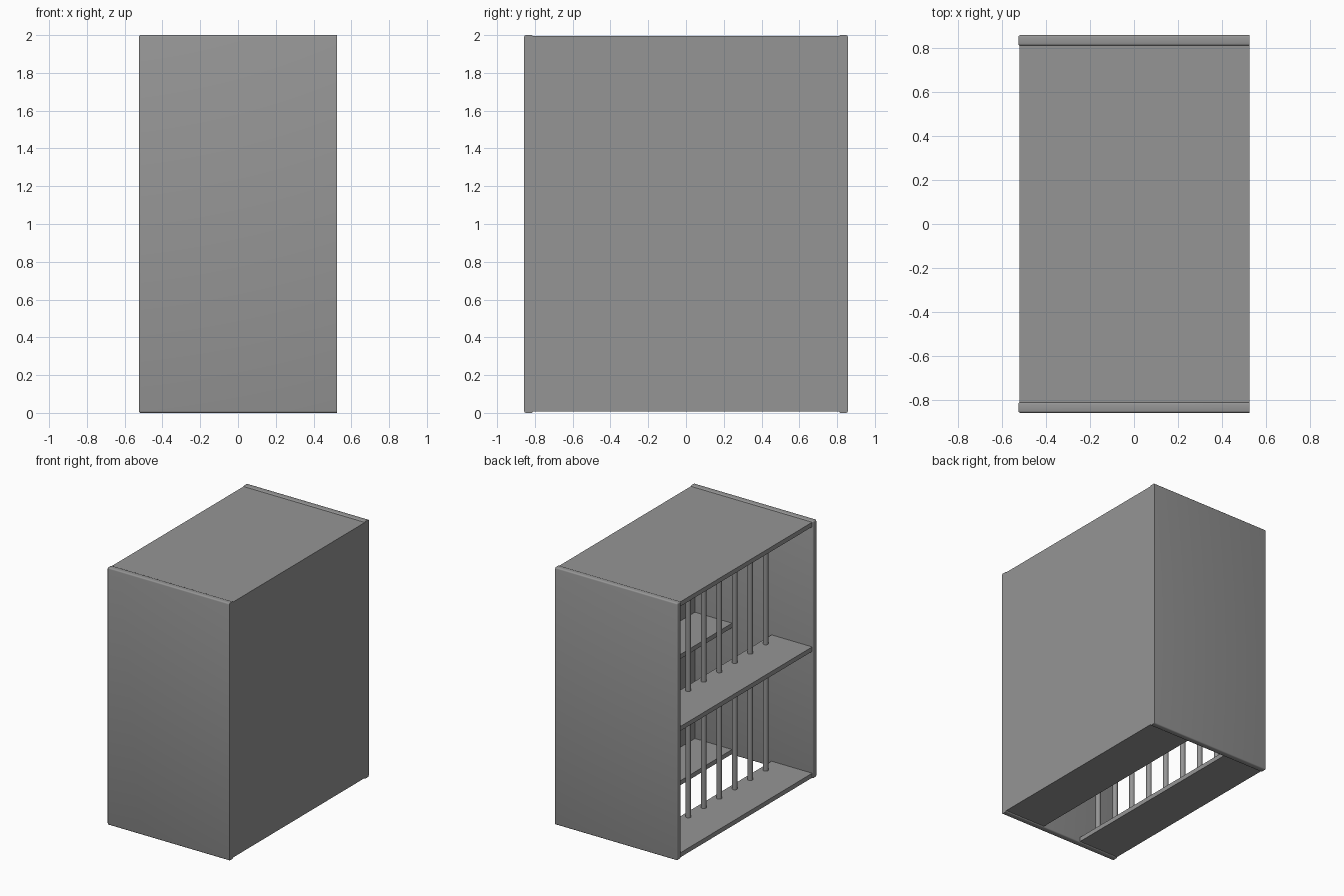
import bpy, bmesh, math

old = bpy.data.objects.get("Cube")
if old:
    bpy.data.objects.remove(old, do_unlink=True)

# One plain grey for the whole unit
grey = bpy.data.materials.new("plain_grey")
grey.use_nodes = True
colour = (0.3, 0.3, 0.3, 1)
grey.diffuse_color = colour
grey.node_tree.nodes["Principled BSDF"].inputs["Base Color"].default_value = colour

HALF_X, HALF_Y, HEIGHT = 0.525, 0.857, 2.0
PANEL = 0.048                  # end panel thickness
BOARD = 0.035                  # shelf and wall thickness
INNER_Y = HALF_Y - PANEL
OPEN_X = -HALF_X + 0.006       # shelf edge on the open side
BASE, TOP = 0.008, HEIGHT - 0.006
MIDDLE = 0.99


def add_object(name, bm):
    mesh = bpy.data.meshes.new(name)
    bm.to_mesh(mesh)
    bm.free()
    mesh.materials.append(grey)
    obj = bpy.data.objects.new(name, mesh)
    bpy.context.collection.objects.link(obj)
    return obj


def box(name, low, high, rounded=False):
    bm = bmesh.new()
    bmesh.ops.create_cube(bm, size=1)
    for v in bm.verts:
        v.co = [l + (c + 0.5) * (h - l) for l, h, c in zip(low, high, v.co)]
    if rounded:
        # Keep the edges against the closed side square
        edges = [e for e in bm.edges
                 if any(v.co.x < high[0] - 0.01 for v in e.verts)]
        bmesh.ops.bevel(bm, geom=edges, offset=0.01, segments=3,
                        profile=0.5, affect='EDGES')
    return add_object(name, bm)


def smooth(obj):
    bpy.ops.object.select_all(action='DESELECT')
    obj.select_set(True)
    bpy.context.view_layer.objects.active = obj
    bpy.ops.object.shade_smooth_by_angle(angle=math.radians(40))


# End panels with softened edges
for name, y in (("front_end_panel", -HALF_Y), ("back_end_panel", INNER_Y)):
    smooth(box(name, (-HALF_X, y, 0), (HALF_X, y + PANEL, HEIGHT), True))

# Closed side wall and top board
box("side_wall", (HALF_X - BOARD, -INNER_Y, BASE), (HALF_X, INNER_Y, TOP))
box("top_board", (OPEN_X, -INNER_Y, TOP - BOARD), (HALF_X - BOARD, INNER_Y, TOP))

# Each level: two boards with a slot between them, and a row of bars
for level, z, ceiling in (("lower", BASE, MIDDLE), ("upper", MIDDLE, TOP - BOARD)):
    box(level + "_outer_shelf", (OPEN_X, -INNER_Y, z), (-0.17, INNER_Y, z + BOARD))
    box(level + "_inner_shelf", (0.17, -INNER_Y, z), (HALF_X - BOARD, INNER_Y, z + BOARD))
    for i in range(8):
        bm = bmesh.new()
        bmesh.ops.create_cone(bm, cap_ends=True, segments=16, radius1=0.02,
                              radius2=0.02, depth=ceiling - z - BOARD)
        bar = add_object(f"{level}_bar_{i + 1}", bm)
        bar.location = (-0.22, (i - 3.5) * 0.19, (ceiling + z + BOARD) / 2)
        smooth(bar)
